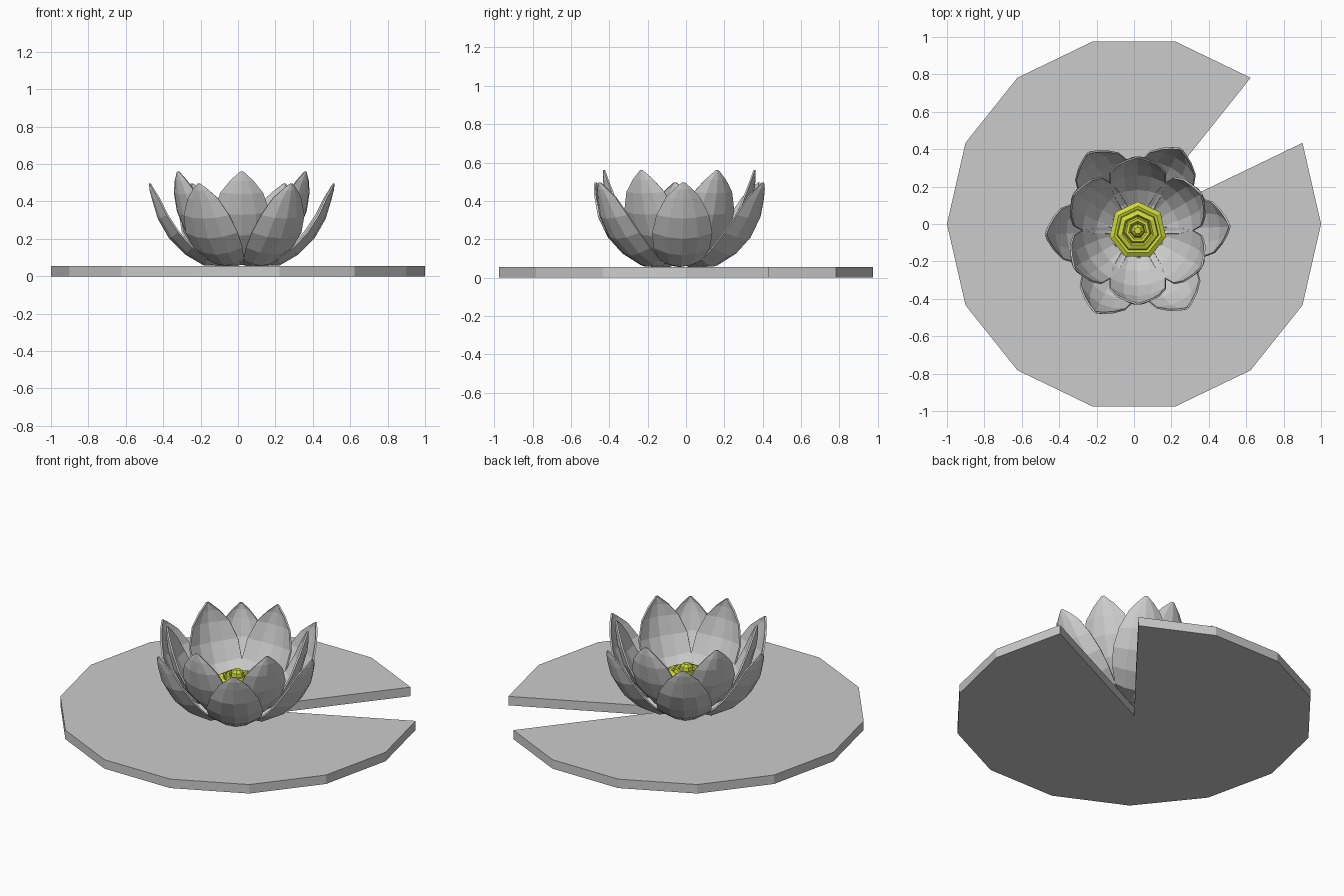
import bpy, bmesh
from math import sin, cos, pi, radians, hypot

if "Cube" in bpy.data.objects:
    bpy.data.objects.remove(bpy.data.objects["Cube"])

CX, CY = 0.02, -0.035   # flower centre


def make_object(name, verts, faces):
    mesh = bpy.data.meshes.new(name)
    mesh.from_pydata(verts, [], faces)
    bm = bmesh.new()
    bm.from_mesh(mesh)
    bmesh.ops.recalc_face_normals(bm, faces=bm.faces)
    bm.to_mesh(mesh)
    bm.free()
    ob = bpy.data.objects.new(name, mesh)
    bpy.context.collection.objects.link(ob)
    return ob


# Lily pad: 14-sided disc with one wedge left out
SIDES, THICK = 14, 0.055
rim = [(cos(2 * pi * k / SIDES), sin(2 * pi * k / SIDES)) for k in range(2, SIDES + 2)]
outline = [(0, 0)] + rim
n = len(outline)
verts = [(x, y, 0) for x, y in outline] + [(x, y, THICK) for x, y in outline]
faces = [tuple(range(n)), tuple(range(n, 2 * n))]
faces += [(i, (i + 1) % n, (i + 1) % n + n, i + n) for i in range(n)]
make_object("lily_pad", verts, faces)


# Cupped petal: rows of (radius, height, half width), curled towards the middle
def petal(name, rows, angle, cols=4, cup=0.33):
    verts, faces = [], []
    for i, (r, z, w) in enumerate(rows):
        a, b = rows[max(i - 1, 0)], rows[min(i + 1, len(rows) - 1)]
        dr, dz = b[0] - a[0], b[1] - a[1]
        length = hypot(dr, dz)
        for j in range(cols + 1):
            u = 2 * j / cols - 1
            sag = cup * w * u * u
            rr, zz, t = r - sag * dz / length, z + sag * dr / length, w * u
            verts.append((CX + rr * cos(angle) - t * sin(angle),
                          CY + rr * sin(angle) + t * cos(angle), zz))
    for i in range(len(rows) - 1):
        for j in range(cols):
            k = i * (cols + 1) + j
            faces.append((k, k + 1, k + cols + 2, k + cols + 1))
    ob = make_object(name, verts, faces)
    solid = ob.modifiers.new("thickness", 'SOLIDIFY')
    solid.thickness = 0.01
    solid.offset = 0


OUTER = [(0.06, 0.06, 0.03), (0.20, 0.062, 0.11), (0.30, 0.12, 0.145), (0.385, 0.205, 0.155),
         (0.445, 0.31, 0.135), (0.475, 0.41, 0.088), (0.488, 0.46, 0.045), (0.492, 0.495, 0.006)]
INNER = [(0.03, 0.065, 0.03), (0.14, 0.075, 0.095), (0.22, 0.13, 0.13), (0.30, 0.22, 0.148),
         (0.355, 0.33, 0.148), (0.385, 0.44, 0.112), (0.393, 0.51, 0.06), (0.393, 0.56, 0.006)]
for k in range(6):
    petal(f"outer_petal_{k + 1}", OUTER, radians(60 * k + 2.5))
    petal(f"inner_petal_{k + 1}", INNER, radians(60 * k + 30))

# Stepped seven-sided yellow centre
profile = [(0.09, 0.065), (0.155, 0.215), (0.155, 0.235), (0.13, 0.25), (0.115, 0.245),
           (0.11, 0.265), (0.085, 0.275), (0.075, 0.26), (0.065, 0.285), (0.05, 0.285),
           (0.04, 0.275), (0.035, 0.30), (0.018, 0.315)]
S = 7
verts = [(CX + r * cos(2 * pi * j / S + pi / 2), CY + r * sin(2 * pi * j / S + pi / 2), z)
         for r, z in profile for j in range(S)]
faces = [(i * S + j, i * S + (j + 1) % S, (i + 1) * S + (j + 1) % S, (i + 1) * S + j)
         for i in range(len(profile) - 1) for j in range(S)]
faces += [tuple(range(S)), tuple(range(len(verts) - S, len(verts)))]
core = make_object("flower_centre", verts, faces)
yellow = bpy.data.materials.new("yellow")
yellow.diffuse_color = (0.62, 0.7, 0.04, 1)
yellow.use_nodes = True
yellow.node_tree.nodes["Principled BSDF"].inputs["Base Color"].default_value = yellow.diffuse_color
core.data.materials.append(yellow)
